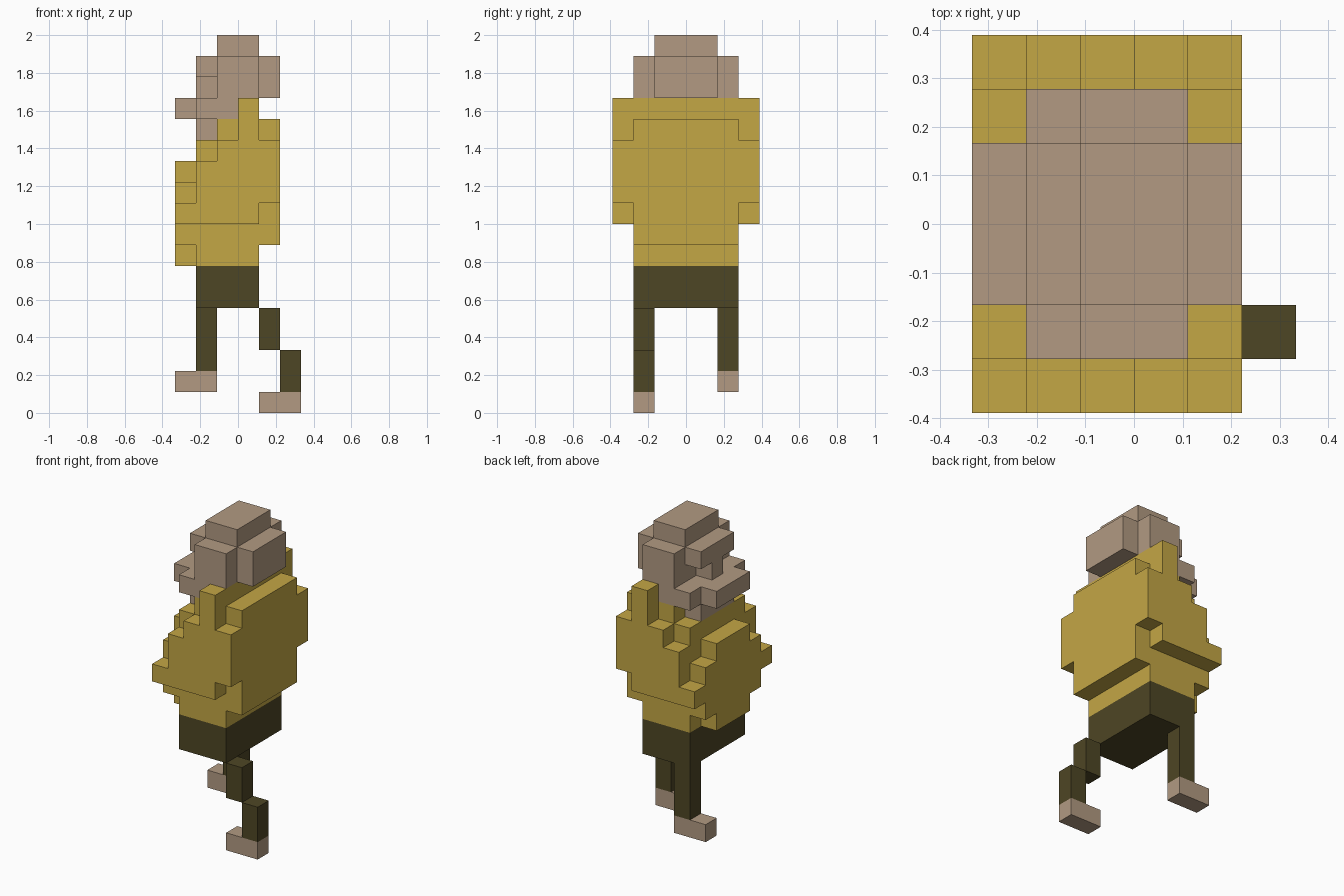
import bpy, bmesh, math
from mathutils import Vector

if "Cube" in bpy.data.objects:
    bpy.data.objects.remove(bpy.data.objects["Cube"])

U = 1 / 9  # size of one cube


def material(name, rgb):
    m = bpy.data.materials.new(name)
    m.diffuse_color = (*rgb, 1)
    m.use_nodes = True
    m.node_tree.nodes["Principled BSDF"].inputs["Base Color"].default_value = m.diffuse_color
    return m


SKIN = material("tan_skin", (0.445, 0.323, 0.223))
SHIRT = material("mustard_yellow", (0.55, 0.385, 0.06))
TROUSERS = material("dark_olive", (0.076, 0.061, 0.018))


def cells(boxes):
    """Unit cubes filled by boxes given as (x0, x1, y0, y1, z0, z1) in cube units."""
    return {(x, y, z) for x0, x1, y0, y1, z0, z1 in boxes
            for x in range(x0, x1)
            for y in range(math.floor(y0), math.floor(y1))
            for z in range(z0, z1)}


def sym(x0, x1, half, z0, z1):
    """Box mirrored about y = 0."""
    return (x0, x1, -half, half, z0, z1)


# Each part: material and boxes; the figure looks towards -x
parts = {
    "head": (SKIN, [
        sym(-1, 1, 1.5, 17, 18),    # crown
        sym(-1, 1, 2.5, 15, 17),    # skull
        sym(1, 2, 1.5, 15, 17),     # back of head
        sym(-2, -1, 1.5, 16, 17),   # brow
        sym(-2, -1, 0.5, 15, 16),   # nose
        sym(-2, 0, 2.5, 14, 15),    # jaw
        sym(-3, -2, 1.5, 14, 15),   # mouth
        sym(-2, -1, 1.5, 13, 14),   # chin
    ]),
    "shirt": (SHIRT, [
        sym(0, 1, 3.5, 13, 15),     # shoulders
        sym(-1, 2, 2.5, 13, 14),    # chest top and upper back
        sym(-2, 2, 2.5, 12, 13),
        sym(-1, 2, 3.5, 12, 13),    # arms at the sides
        sym(-2, 2, 3.5, 10, 12),
        sym(-3, 1, 3.5, 9, 10),     # forearms
        sym(-3, -2, 1.5, 11, 12),   # belly
        sym(-3, -2, 2.5, 10, 11),
        sym(-3, 2, 2.5, 8, 10),
        sym(-3, -2, 1.5, 7, 8),
        sym(-2, 1, 2.5, 7, 8),      # hem
    ]),
    "trouser_seat": (TROUSERS, [sym(-2, 1, 2.5, 5, 7)]),
    "front_leg": (TROUSERS, [(-2, -1, 1.5, 2.5, 2, 5)]),
    "front_foot": (SKIN, [(-3, -1, 1.5, 2.5, 1, 2)]),
    "back_thigh": (TROUSERS, [(1, 2, -2.5, -1.5, 3, 5)]),
    "back_shin": (TROUSERS, [(2, 3, -2.5, -1.5, 1, 3)]),
    "back_foot": (SKIN, [(1, 3, -2.5, -1.5, 0, 1)]),
}

filled = {name: cells(boxes) for name, (_, boxes) in parts.items()}
solid = set().union(*filled.values())


def build(name, mat, cubes):
    """Skin the cubes with faces only where the figure is exposed."""
    bm = bmesh.new()
    for c in cubes:
        centre = Vector(c) + Vector((0.5, 1.0, 0.5))
        for axis in range(3):
            for s in (-1, 1):
                n = Vector((0, 0, 0))
                n[axis] = s
                if tuple(int(a + b) for a, b in zip(c, n)) in solid:
                    continue
                u = Vector((0, 0, 0))
                u[(axis + 1) % 3] = 0.5
                v = n.cross(u)
                mid = centre + n / 2
                bm.faces.new([bm.verts.new((mid + a * u + b * v) * U)
                              for a, b in ((-1, -1), (1, -1), (1, 1), (-1, 1))])
    bmesh.ops.remove_doubles(bm, verts=bm.verts, dist=0.001)
    # merge coplanar squares into large flat faces
    bmesh.ops.dissolve_limit(bm, angle_limit=0.01, verts=bm.verts, edges=bm.edges)
    me = bpy.data.meshes.new(name)
    bm.to_mesh(me)
    bm.free()
    me.materials.append(mat)
    bpy.context.collection.objects.link(bpy.data.objects.new(name, me))


for name, (mat, _) in parts.items():
    build(name, mat, filled[name])
